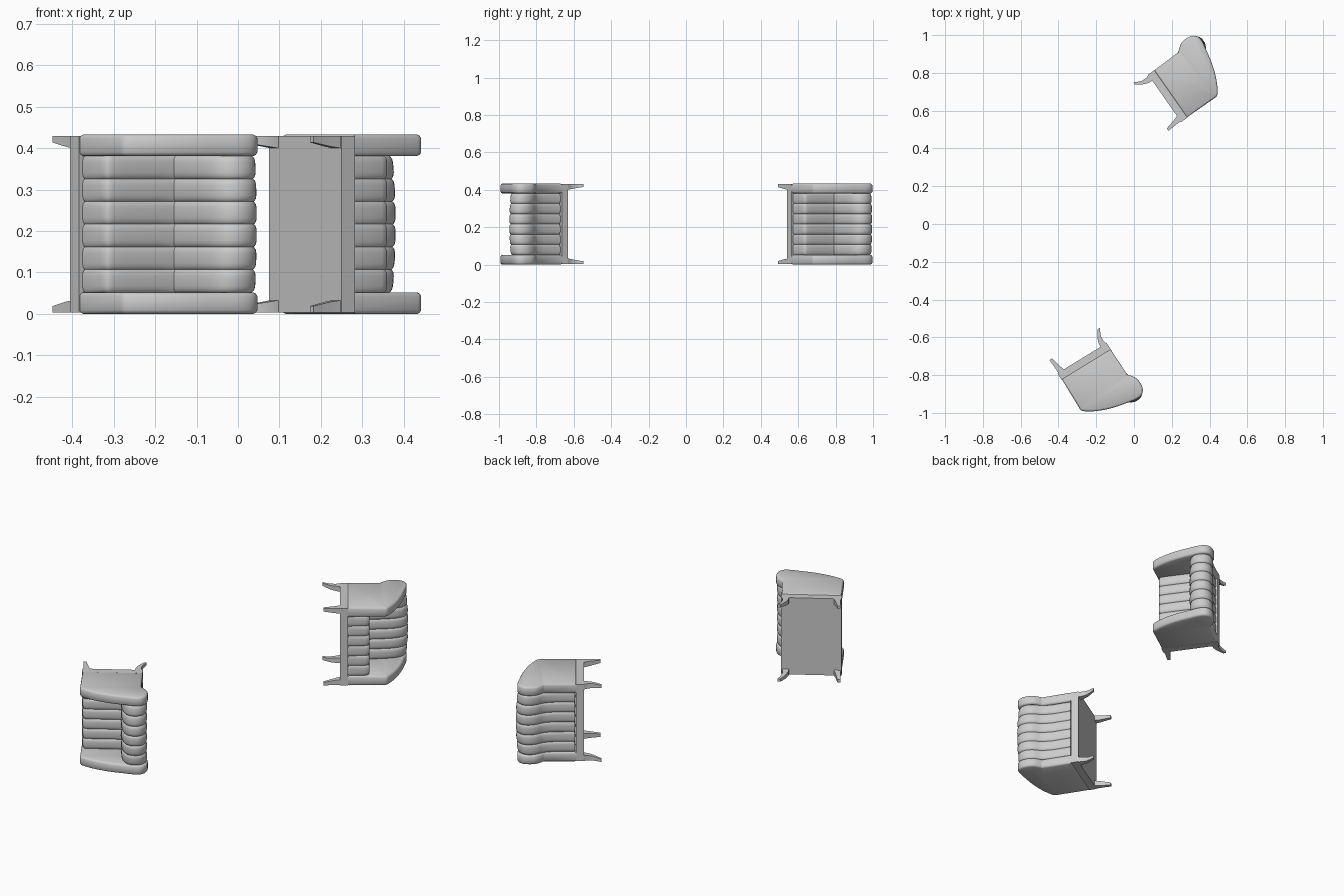
import bpy, bmesh, math
from mathutils import Matrix, Vector

if "Cube" in bpy.data.objects:
    bpy.data.objects.remove(bpy.data.objects["Cube"])

W = 0.433          # chair width
T = 0.052          # side panel thickness
CH = (W - 2 * T) / 6   # upholstery channel width


def spline(pts, n=4):
    """Catmull-Rom through an open list of 2D points."""
    p = [Vector(q) for q in pts]
    p = [2 * p[0] - p[1]] + p + [2 * p[-1] - p[-2]]
    out = []
    for i in range(1, len(p) - 2):
        a, b, c, d = p[i - 1:i + 3]
        for k in range(n):
            t = k / n
            out.append(0.5 * (2 * b + (c - a) * t + (2 * a - 5 * b + 4 * c - d) * t * t
                              + (3 * b - a - 3 * c + d) * t ** 3))
    out.append(p[-2])
    return out


def loft(name, rings, angle=35):
    """Closed solid through a list of equal-length vertex rings."""
    bm = bmesh.new()
    rs = [[bm.verts.new(v) for v in r] for r in rings]
    n = len(rs[0])
    for a, b in zip(rs, rs[1:]):
        for i in range(n):
            bm.faces.new((a[i], a[(i + 1) % n], b[(i + 1) % n], b[i]))
    bm.faces.new(rs[0])
    bm.faces.new(rs[-1])
    bmesh.ops.recalc_face_normals(bm, faces=bm.faces)
    me = bpy.data.meshes.new(name)
    bm.to_mesh(me)
    bm.free()
    ob = bpy.data.objects.new(name, me)
    bpy.context.collection.objects.link(ob)
    bpy.ops.object.select_all(action='DESELECT')
    ob.select_set(True)
    bpy.context.view_layer.objects.active = ob
    bpy.ops.object.shade_smooth_by_angle(angle=math.radians(angle))
    return ob


def inset(pts, d):
    """Move a closed profile inwards by d (profile is clockwise)."""
    out = []
    for i, p in enumerate(pts):
        t = (pts[(i + 1) % len(pts)] - pts[i - 1]).normalized()
        out.append(p + Vector((t.y, -t.x)) * d)
    return out


def channelled(name, profile, crest):
    """Profile swept across the chair as six padded channels."""
    rings = []
    for c in range(6):
        for t in (0, .04, .12, .28, .5, .72, .88, .96) + ((1,) if c == 5 else ()):
            y = T + (c + t) * CH
            ring = inset(profile, 0.007 * abs(2 * t - 1) ** 5)
            s = 1 - (2 * (y - W / 2) / (W - 2 * T)) ** 2
            rings.append([(p.x, y, p.y + crest * s * max(0, (p.y - .15) / .18)) for p in ring])
    return loft(name, rings, 50)


def leg(name, sections, far):
    rings = []
    for u, r0, r1, w in sections:
        y0, y1 = (W - .003 - w, W - .003) if far else (.003, .003 + w)
        rings.append([(r0, y0, u), (r1, y0, u), (r1, y1, u), (r0, y1, u)])
    return loft(name, rings)


parts = []

# base board
b = loft("base_board", [[(x, y, z) for x, y in ((0, .003), (.306, .003), (.306, W - .003), (0, W - .003))]
                        for z in (0, .04)])
parts.append(b)

# side panels with sloping arm top and rolled back edge
side = [Vector((.003, .038))]
side += spline([(.002, .225), (.012, .243), (.07, .278), (.15, .308), (.23, .326), (.285, .336),
                (.32, .331), (.341, .308), (.347, .275), (.342, .24), (.325, .215), (.311, .20)], 3)
side += [Vector((.306, .038))]
for name, y0, y1 in (("near_side_panel", 0, T), ("far_side_panel", W - T, W)):
    steps = ((0, .010), (.003, .004), (.009, 0), (T - .009, 0), (T - .003, .004), (T, .010))
    rings = [[(p.x, y0 + y, max(p.y, .036)) for p in inset(side, d)] for y, d in steps]
    parts.append(loft(name, rings))

# seat cushion
seat = [Vector((.010, .040))] + spline([(.008, .125), (.014, .142), (.03, .149), (.12, .149), (.225, .147)], 3)
seat += [Vector((.225, .040))]
parts.append(channelled("seat_cushion", seat, 0))

# backrest cushion, rolled over at the top
back = [Vector((.200, .045))]
back += spline([(.203, .15), (.208, .21), (.217, .27), (.238, .315), (.272, .333), (.31, .329),
                (.336, .305), (.343, .27), (.334, .235), (.314, .20), (.303, .15)], 3)
back += [Vector((.300, .045))]
parts.append(channelled("backrest_cushion", back, .010))

# legs: tapered front pair, curved rear pair
front = [(.002, .004, .040, .030), (-.03, .004, .029, .026), (-.082, .000, .016, .016)]
rear = [(.002, .266, .303, .030), (-.02, .268, .297, .027), (-.045, .276, .298, .023),
        (-.07, .291, .308, .018), (-.088, .304, .318, .015)]
for tag, far in (("near", False), ("far", True)):
    parts.append(leg("front_leg_" + tag, front, far))
    parts.append(leg("rear_leg_" + tag, rear, far))


def lying(origin, deg):
    """Chair on its side: depth axis at deg in plan, width along world z."""
    a = math.radians(deg)
    r, u = (math.cos(a), math.sin(a)), (math.sin(a), -math.cos(a))
    return Matrix(((r[0], 0, u[0], origin[0]), (r[1], 0, u[1], origin[1]),
                   (0, 1, 0, 0), (0, 0, 0, 1)))


# two chairs, both lying on a side panel
m1, m2 = lying((.25, .54), 125), lying((-.405, -.79), 31.5)
for ob in parts:
    twin = ob.copy()
    twin.name = "second_" + ob.name
    bpy.context.collection.objects.link(twin)
    ob.matrix_world = m1
    twin.matrix_world = m2
